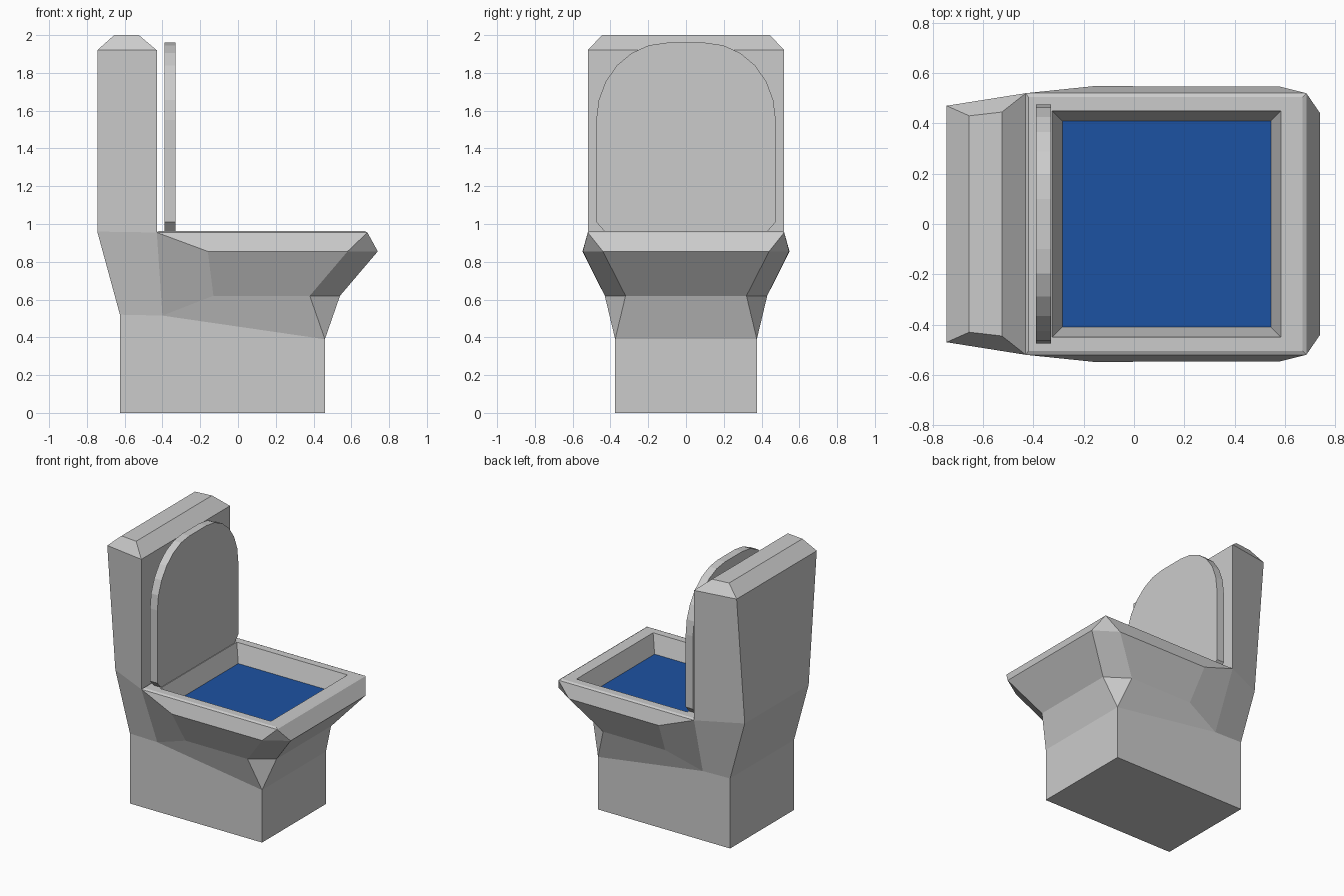
import bpy, math

if "Cube" in bpy.data.objects:
    bpy.data.objects.remove(bpy.data.objects["Cube"])


def make_object(name, verts, faces):
    mesh = bpy.data.meshes.new(name)
    mesh.from_pydata(verts, [], faces)
    obj = bpy.data.objects.new(name, mesh)
    bpy.context.collection.objects.link(obj)
    return obj


def loft(name, half_rings, bottom=False, top=False):
    """Skin rings given as +y halves (back to front); coincident points merge."""
    verts, index, faces = [], {}, []

    def vid(p):
        if p not in index:
            index[p] = len(verts)
            verts.append(p)
        return index[p]

    def add(ids):
        ids = list(dict.fromkeys(ids))
        if len(ids) > 2:
            faces.append(ids)

    rings = [[vid(p) for p in h] + [vid((x, -y, z)) for x, y, z in reversed(h)]
             for h in half_rings]
    for a, b in zip(rings, rings[1:]):
        for i in range(len(a)):
            j = (i + 1) % len(a)
            add([a[j], a[i], b[i], b[j]])
    if bottom:
        add(rings[0])
    if top:
        add(rings[-1][::-1])
    return make_object(name, verts, faces)


def rect(x0, x1, y, z):
    return [(x0, y, z), (x1, y, z)]


# Pedestal flaring out into the bowl, with chamfered front corners
back = (-.625, .375, .52)
side = (-.4, .375, .515)
toe = (.46, .375, .39)
tank_back = (-.745, .375, .96)
rim_back = (-.43, .52, .955)
rim_front = (.685, .52, .955)
loft("pedestal_bowl", [
    [(-.625, .375, 0), (-.4, .375, 0), (-.4, .375, 0), (.46, .375, 0), (.46, .375, 0)],
    [back, side, side, toe, toe],
    [back, side, (-.13, .43, .62), (.38, .43, .62), (.54, .32, .62)],
    [tank_back, rim_back, (-.16, .548, .855), (.58, .546, .855), (.74, .44, .855)],
    [tank_back, rim_back, rim_back, rim_front, rim_front],
], bottom=True)

# Rim with a thin outer bevel, and the inner walls of the bowl
loft("rim", [
    rect(-.43, .685, .52, .955),
    rect(-.42, .67, .505, .963),
    rect(-.325, .585, .45, .963),
    rect(-.285, .545, .41, .83),
])

# Water surface
water = loft("water", [rect(-.285, .545, .41, .83)], top=True)
blue = bpy.data.materials.new("water_blue")
blue.diffuse_color = (.012, .085, .36, 1)
blue.use_nodes = True
blue.node_tree.nodes["Principled BSDF"].inputs["Base Color"].default_value = blue.diffuse_color
water.data.materials.append(blue)

# Cistern, widening upward at the back, with a bevelled top
loft("cistern", [
    [tank_back, rim_back],
    [(-.745, .47, 1.92), (-.43, .52, 1.92)],
    [(-.655, .43, 2.0), (-.525, .445, 2.0)],
], top=True)

# Raised lid: rounded outline extruded along x
half = [(.43, .96), (.475, 1.01)]
for i in range(7):
    a = math.radians(15 * i)
    half.append((.1 + .375 * math.cos(a), 1.55 + .41 * math.sin(a)))
outline = half + [(-y, z) for y, z in reversed(half)]
n = len(outline)
verts = [(x, y, z) for x in (-.39, -.33) for y, z in outline]
faces = [list(range(n))[::-1], list(range(n, 2 * n))]
faces += [[i, (i + 1) % n, n + (i + 1) % n, n + i] for i in range(n)]
make_object("lid", verts, faces)
